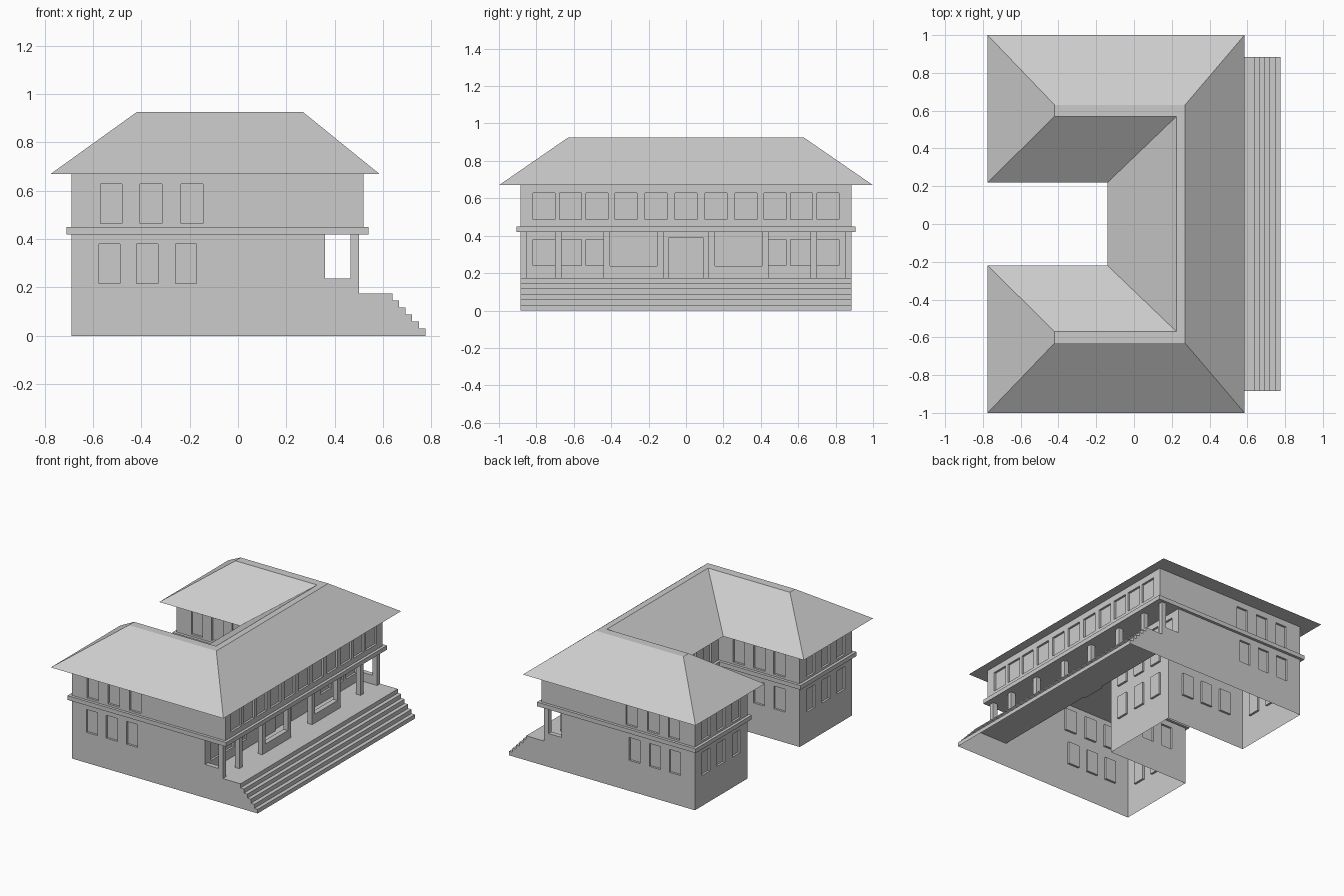
import bpy
import bmesh
from mathutils import Vector

cube = bpy.data.objects.get("Cube")
if cube:
    bpy.data.objects.remove(cube)

grey = bpy.data.materials.new("plain_grey")
grey.use_nodes = True
COLOUR = (0.6, 0.6, 0.6, 1)
grey.diffuse_color = COLOUR
grey.node_tree.nodes["Principled BSDF"].inputs["Base Color"].default_value = COLOUR

BACK, FRONT, PORCH = -0.69, 0.52, 0.36
SIDE, INNER, COURT = 0.885, 0.295, -0.05
FLOOR, SOFFIT, BAND_TOP, EAVE, RIDGE = 0.175, 0.42, 0.45, 0.67, 0.925
RECESS = 0.015


def finish(name, bm, recalc=False):
    if recalc:
        bmesh.ops.recalc_face_normals(bm, faces=bm.faces)
    mesh = bpy.data.meshes.new(name)
    bm.to_mesh(mesh)
    bm.free()
    mesh.materials.append(grey)
    obj = bpy.data.objects.new(name, mesh)
    bpy.context.collection.objects.link(obj)
    return obj


def face(bm, points):
    return bm.faces.new([bm.verts.new(p) for p in points])


def box(name, xs, ys, zs):
    bm = bmesh.new()
    bmesh.ops.create_cube(bm, size=1)
    lo, hi = (Vector(c) for c in zip(sorted(xs), sorted(ys), sorted(zs)))
    for v in bm.verts:
        v.co = Vector([(lo[i] + hi[i]) / 2 + v.co[i] * (hi[i] - lo[i]) for i in range(3)])
    return finish(name, bm)


def wall(name, a, b, bottom, top, centres, width, sill, head, door=None):
    """Wall from a to b, outside on the right, with recessed openings."""
    a, b = Vector((*a, 0)), Vector((*b, 0))
    along = (b - a).normalized()
    inward = Vector((-along.y, along.x, 0)) * RECESS
    openings = [(c - width / 2, c + width / 2, sill, head) for c in centres]
    if door:
        openings.append(door)
    us = sorted({0, (b - a).length, *(u for o in openings for u in o[:2])})
    vs = sorted({bottom, top, *(v for o in openings for v in o[2:])})
    bm = bmesh.new()

    def at(u, v):
        return a + along * u + Vector((0, 0, v))

    for u0, u1 in zip(us, us[1:]):
        for v0, v1 in zip(vs, vs[1:]):
            um, vm = (u0 + u1) / 2, (v0 + v1) / 2
            if not any(o[0] < um < o[1] and o[2] < vm < o[3] for o in openings):
                face(bm, [at(u0, v0), at(u1, v0), at(u1, v1), at(u0, v1)])
    for u0, u1, v0, v1 in openings:
        rim = [at(u0, v0), at(u1, v0), at(u1, v1), at(u0, v1)]
        face(bm, [p + inward for p in rim])
        for p, q in zip(rim, rim[1:] + rim[:1]):
            face(bm, [p, q, q + inward, p + inward])
    bmesh.ops.remove_doubles(bm, verts=bm.verts, dist=0.0001)
    bmesh.ops.dissolve_limit(bm, angle_limit=0.01, verts=bm.verts, edges=bm.edges)
    return finish(name, bm)


def mirrored(half):
    """Close a half outline into a full one across y = 0."""
    return half + [(x, -y) for x, y in reversed(half)]


# Plan of the building: outline runs anticlockwise, starting at the front bar
names = ["left_side", "left_end", "left_wing_inner", "court",
         "right_wing_inner", "right_end", "right_side", "street"]
plan = mirrored([(FRONT, SIDE), (BACK, SIDE), (BACK, INNER), (COURT, INNER)])
length = FRONT - BACK
upper_side = [0.165, 0.33, 0.5]
lower_side = [0.158, 0.315, 0.475]
inner_row = [0.16, 0.32, 0.48]
end_row = [0.125, INNER, 0.465]
offsets = [0.16, 0.32, 0.475, 0.617, 0.76]
street_row = [SIDE + s * o for o in [0] + offsets for s in (1, -1) if o or s > 0]
rows = [[length - t for t in upper_side], end_row, inner_row, end_row,
        inner_row, end_row, upper_side, street_row]

# Upper storey walls
for i, name in enumerate(names):
    a, b = plan[i], plan[(i + 1) % len(plan)]
    street = name == "street"
    wall(name + "_upper_wall", a, b, SOFFIT, EAVE, rows[i],
         0.118 if street else 0.09, 0.487 if street else 0.465, 0.627)

# Lower storey walls, with the street side set back behind the porch
low_plan = [(PORCH if x == FRONT else x, y) for x, y in plan]
low_length = PORCH - BACK
rows[0] = [low_length - t for t in lower_side]
rows[6] = lower_side
for i, name in enumerate(names[:-1]):
    wall(name + "_lower_wall", low_plan[i], low_plan[i + 1], 0, SOFFIT,
         rows[i], 0.088, 0.217, 0.38)
porch_row = [SIDE + s * o for o in offsets[2:] for s in (1, -1)]
wall("porch_rear_wall", low_plan[-1], low_plan[0], FLOOR, SOFFIT, porch_row,
     0.118, 0.24, 0.38, door=(SIDE - 0.09, SIDE + 0.09, FLOOR, 0.39))

# Band between the storeys
OUT = 0.02
band_z = (SOFFIT, BAND_TOP)
box("porch_ceiling_band", (PORCH, FRONT + OUT), (-SIDE - OUT, SIDE + OUT), band_z)
box("court_band", (COURT - OUT, COURT), (-INNER, INNER), band_z)
for s, side in ((1, "left"), (-1, "right")):
    box(side + "_side_band", (BACK - OUT, PORCH), (s * SIDE, s * (SIDE + OUT)), band_z)
    box(side + "_inner_band", (BACK - OUT, COURT), (s * INNER, s * (INNER - OUT)), band_z)
    box(side + "_end_band", (BACK - OUT, BACK), (s * INNER, s * SIDE), band_z)

# Porch floor and front steps as one open-bottomed shell
STEPS, RUN_START, RUN_END = 6, 0.64, 0.775
tread, riser = (RUN_END - RUN_START) / (STEPS - 1), FLOOR / STEPS
profile = [(PORCH, 0), (PORCH, FLOOR)]
for i in range(STEPS):
    x = RUN_START + i * tread
    profile += [(x, FLOOR - i * riser), (x, FLOOR - (i + 1) * riser)]
bm = bmesh.new()
for (x0, z0), (x1, z1) in zip(profile[1:], profile[2:]):
    face(bm, [(x0, -SIDE, z0), (x1, -SIDE, z1), (x1, SIDE, z1), (x0, SIDE, z0)])
face(bm, [(x, -SIDE, z) for x, z in reversed(profile)])
face(bm, [(x, SIDE, z) for x, z in profile])
bmesh.ops.remove_doubles(bm, verts=bm.verts, dist=0.0001)
finish("porch_floor_and_steps", bm)

# Porch posts and low railings
POST, POST_X, RAIL = 0.034, (0.465, 0.5), 0.238
for s, side in ((1, "left"), (-1, "right")):
    for i, y in enumerate((0.137, 0.424, 0.683, SIDE - POST / 2)):
        box(f"{side}_post_{i}", POST_X, (s * y - POST / 2, s * y + POST / 2), (FLOOR, SOFFIT))
    box(side + "_front_rail", POST_X, (s * 0.137, s * 0.424), (FLOOR, RAIL))
    box(side + "_end_rail", (PORCH, POST_X[0]), (s * (SIDE - POST), s * SIDE), (FLOOR, RAIL))

# Hipped roof over the U-shaped plan, with a narrow flat ridge
eaves = mirrored([(0.585, 1), (-0.775, 1), (-0.775, 0.22), (-0.14, 0.22)])
ridge = mirrored([(0.27, 0.63), (-0.42, 0.63), (-0.42, 0.57), (0.225, 0.57)])
bm = bmesh.new()
low = [bm.verts.new((x, y, EAVE)) for x, y in eaves]
high = [bm.verts.new((x, y, RIDGE)) for x, y in ridge]
for i in range(len(low)):
    j = (i + 1) % len(low)
    bm.faces.new([low[i], low[j], high[j], high[i]])
bm.faces.new(high)
bm.faces.new(list(reversed(low)))
finish("roof", bm, recalc=True)
